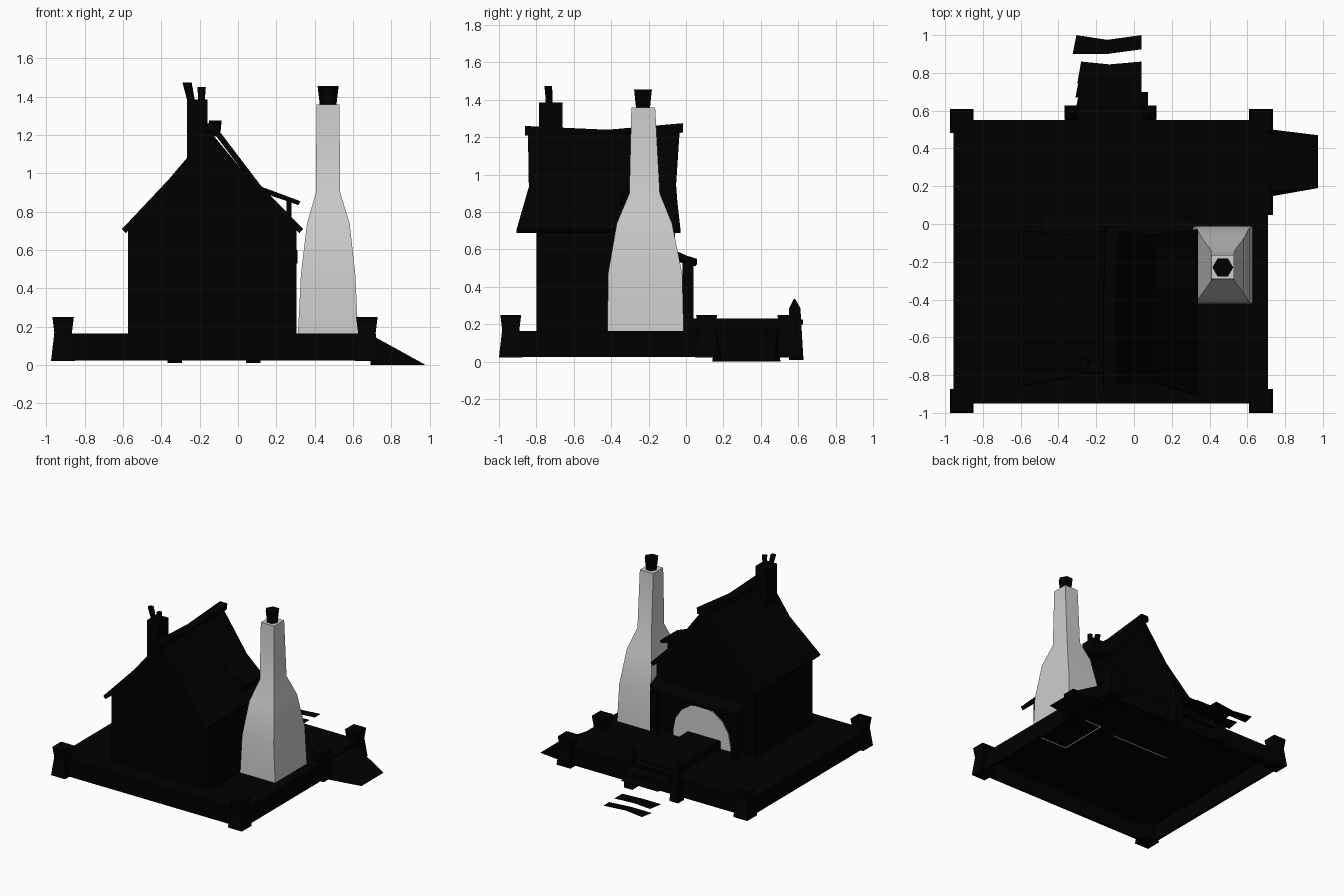
import bpy, bmesh, math

cube = bpy.data.objects.get("Cube")
if cube:
    bpy.data.objects.remove(cube, do_unlink=True)


def material(name, value):
    m = bpy.data.materials.new(name)
    m.use_nodes = True
    color = (value, value, value, 1)
    m.diffuse_color = color
    m.node_tree.nodes["Principled BSDF"].inputs["Base Color"].default_value = color
    return m


DARK = material("black", 0.0)
PALE = material("pale_grey", 0.61)


def loft(name, rings, mat=DARK, open_base=False):
    """Skin a solid through rings of equal point count, with closed ends."""
    bm = bmesh.new()
    loops = [[bm.verts.new(p) for p in ring] for ring in rings]
    n = len(loops[0])
    for a, b in zip(loops, loops[1:]):
        for i in range(n):
            j = (i + 1) % n
            bm.faces.new((a[i], a[j], b[j], b[i]))
    if not open_base:
        bm.faces.new(loops[0])
    if len(loops) > 1:
        bm.faces.new(loops[-1])
    bmesh.ops.recalc_face_normals(bm, faces=bm.faces[:])
    mesh = bpy.data.meshes.new(name)
    bm.to_mesh(mesh)
    bm.free()
    mesh.materials.append(mat)
    obj = bpy.data.objects.new(name, mesh)
    bpy.context.collection.objects.link(obj)
    return obj


def rect(x0, x1, y0, y1, z):
    return [(x0, y0, z), (x1, y0, z), (x1, y1, z), (x0, y1, z)]


def box(name, x0, x1, y0, y1, z0, z1):
    return loft(name, [rect(x0, x1, y0, y1, z) for z in (z0, z1)])


def column(name, x, y, sections, sides=4, lean=(0, 0)):
    """Stack of regular polygons given as (height, half width)."""
    scale = math.sqrt(2) if sides == 4 else 1
    turn = math.pi / sides if sides == 4 else 0
    z0 = sections[0][0]
    rings = []
    for z, r in sections:
        cx, cy = x + lean[0] * (z - z0), y + lean[1] * (z - z0)
        rings.append([(cx + scale * r * math.cos(turn + math.tau * i / sides),
                       cy + scale * r * math.sin(turn + math.tau * i / sides), z)
                      for i in range(sides)])
    return loft(name, rings)


# Platform: thin floor on four skirts, hollow underneath, with flared posts
box("platform_floor", -0.95, 0.705, -0.945, 0.545, 0.159, 0.165)
for side, x in (("right", -0.955), ("left", 0.692)):
    box(f"{side}_skirt", x, x + 0.018, -0.95, 0.55, 0.025, 0.165)
for side, y in (("front", -0.95), ("back", 0.532)):
    box(f"{side}_skirt", -0.955, 0.71, y, y + 0.018, 0.025, 0.165)
for i, (x, y) in enumerate([(-0.912, -0.937), (0.672, -0.937), (-0.912, 0.545),
                            (0.672, 0.545), (0.672, 0.11)]):
    column(f"platform_post_{i}", x, y, [(0.022, 0.063), (0.17, 0.046), (0.25, 0.056)])

# Side ramp, a tapering wedge
loft("side_ramp", [
    [(0.69, 0.14, 0), (0.69, 0.505, 0), (0.69, 0.485, 0.16), (0.69, 0.165, 0.16)],
    [(0.973, 0.19, 0), (0.973, 0.47, 0), (0.973, 0.47, 0.004), (0.973, 0.19, 0.004)]])

# House body with gable ends
gable = [(-0.575, 0.16), (0.305, 0.16), (0.305, 0.71), (0.11, 0.91),
         (-0.13, 1.2), (-0.36, 0.945), (-0.575, 0.71)]
loft("house_body", [[(x, y, z) for x, z in gable] for y in (-0.80, -0.06)])

# Bent roof slopes: outer x, z, front y, back y
left_slope = [(-0.605, 0.71, -0.86, -0.035), (-0.36, 0.97, -0.815, -0.055),
              (-0.135, 1.235, -0.845, -0.035)]
right_slope = [(0.34, 0.71, -0.905, -0.03), (0.12, 0.935, -0.84, -0.055),
               (-0.112, 1.24, -0.845, -0.035)]
for name, slope, side in (("left_roof", left_slope, 1), ("right_roof", right_slope, -1)):
    loft(name, [[(x, front, z), (x, back, z),
                 (x + side * 0.02, back, z - 0.022), (x + side * 0.02, front, z - 0.022)]
                for x, z, front, back in slope])

# Sagging ridge beam
loft("ridge_beam", [[(x + s, y, z0 + dz) for s, dz in
                     ((-0.035, -0.02), (0.03, -0.03), (0.035, 0.02), (-0.03, 0.02))]
                    for x, y, z0 in ((-0.13, -0.86, 1.24), (-0.13, -0.42, 1.22),
                                     (-0.12, -0.015, 1.255))])

# Chimney with two pots
box("chimney", -0.265, -0.16, -0.785, -0.66, 1.0, 1.385)
column("leaning_chimney_pot", -0.245, -0.73, [(1.38, 0.02), (1.475, 0.024)], 6, (-0.22, -0.07))
column("short_chimney_pot", -0.19, -0.735, [(1.38, 0.017), (1.45, 0.022)], 6)

# Dormer on the right slope
box("dormer_wall", 0.252, 0.28, -0.32, -0.16, 0.72, 0.865)
loft("dormer_roof", [[(0.11, y, 0.935), (0.325, y, 0.855), (0.315, y, 0.835), (0.11, y, 0.905)]
                     for y in (-0.35, -0.13)])

# Rear porch
for side, x in (("right", -0.455), ("left", 0.265)):
    box(f"{side}_porch_post", x - 0.03, x + 0.03, -0.02, 0.04, 0.16, 0.53)
loft("porch_roof", [[(x, -0.07, z + 0.04), (x, y, z), (x, y, z - 0.03), (x, -0.07, z)]
                    for x, y, z in ((-0.49, 0.058, 0.55), (-0.25, 0.05, 0.54),
                                    (0.21, 0.05, 0.545), (0.31, 0.02, 0.56))])

# Pale arched doorway plate, its foot just below the floor
arch = [(-0.105 + 0.255 * math.cos(math.pi * i / 8), 0.21 + 0.255 * math.sin(math.pi * i / 8))
        for i in range(9)] + [(-0.36, 0.156), (0.15, 0.156)]
loft("arched_doorway", [[(x, y, z) for x, z in arch] for y in (-0.061, -0.053)], PALE)

# Raised walkway up to the door, with pointed end posts
box("walkway", -0.27, 0.02, -0.06, 0.56, 0.16, 0.23)
for side, x in (("right", -0.33), ("left", 0.08)):
    column(f"{side}_walkway_post", x, 0.59,
           [(0.01, 0.038), (0.285, 0.03), (0.335, 0.004)], lean=(0, -0.03))
box("upper_walkway_rail", -0.33, 0.08, 0.55, 0.625, 0.20, 0.225)
box("lower_walkway_rail", -0.33, 0.08, 0.575, 0.605, 0.10, 0.135)

# Paper-thin stepping planks with a slight bend
for i, (x0, x1, y0, y1, z, bend) in enumerate([
        (-0.31, 0.075, 0.60, 0.70, 0.19, 0), (-0.31, 0.04, 0.67, 0.775, 0.14, 0),
        (-0.30, 0.04, 0.745, 0.86, 0.03, 0.015), (-0.325, 0.04, 0.90, 1.0, 0.025, 0.025)]):
    mid = (x0 + x1) / 2
    loft(f"step_plank_{i}", [[(x0, y0, z), (mid, y0, z), (x1, y0 + bend, z),
                              (x1, y1, z), (mid, y1 - bend, z), (x0 + 0.02, y1, z)]])

# Tall pale bottle-shaped tower, softly shaded, its open foot just below the floor
tower = loft("tower", [rect(*section) for section in (
    (0.312, 0.627, -0.42, -0.012, 0.15), (0.328, 0.612, -0.417, -0.02, 0.47),
    (0.36, 0.582, -0.37, -0.075, 0.74), (0.407, 0.533, -0.303, -0.14, 0.90),
    (0.409, 0.529, -0.292, -0.165, 1.36))], PALE, open_base=True)
tower.data.polygons.foreach_set("use_smooth", [True] * len(tower.data.polygons))
tower.data.set_sharp_from_angle(angle=math.radians(35))

# Dark stopper
column("tower_stopper", 0.47, -0.23, [(1.355, 0.043), (1.455, 0.055)], 6)
